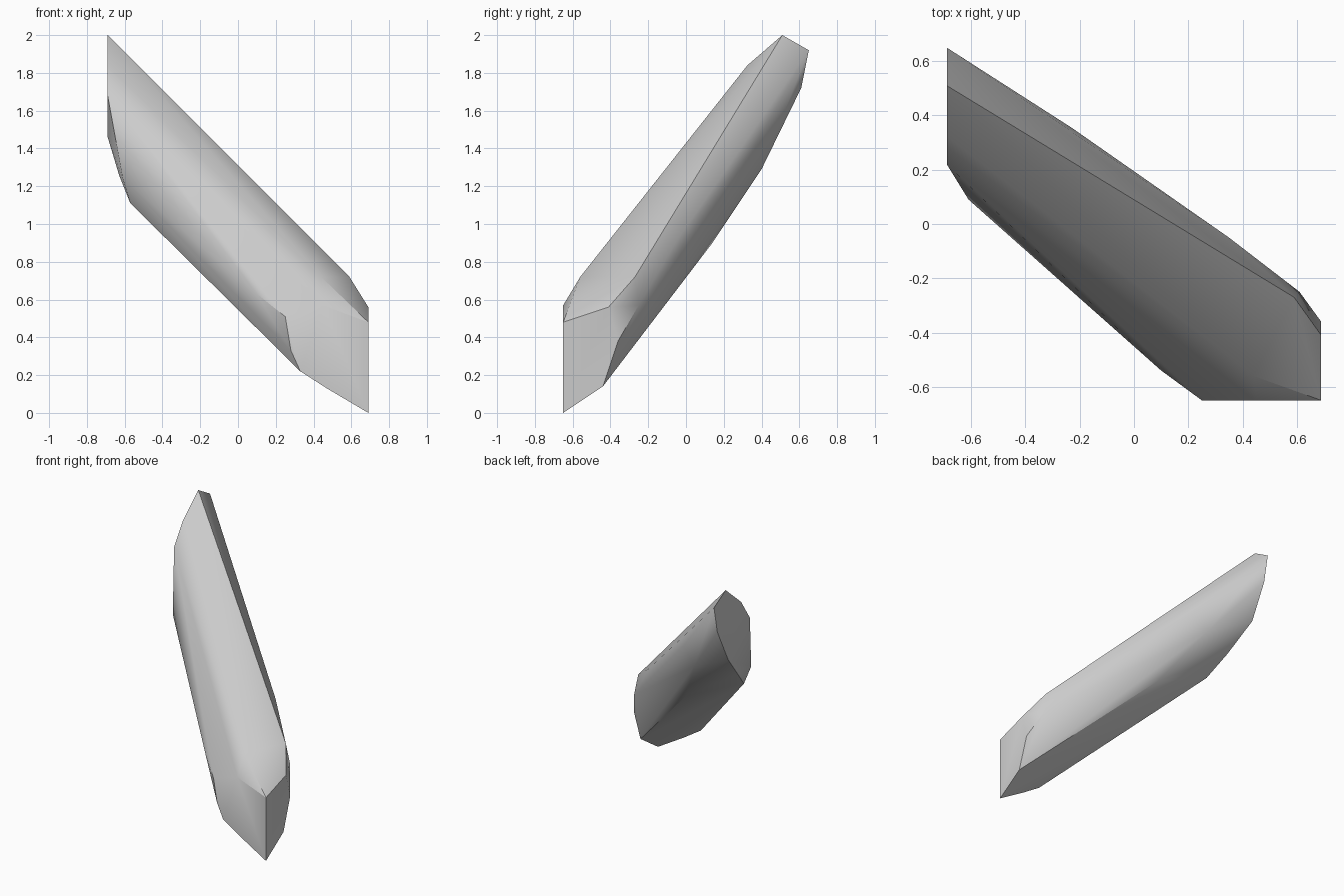
import bpy
import bmesh
import math

cube = bpy.data.objects.get("Cube")
if cube:
    bpy.data.objects.remove(cube, do_unlink=True)

# Planes that cut the slanted shard
SIDE = 0.69
FRONT = -0.65

# Upper end, cut flat on the right side: (y, z)
upper_end = [(.51, 2), (.65, 1.92), (.61, 1.72), (.48, 1.46), (.22, 1.68), (.325, 1.84)]
# Lower end, cut flat on the left side: (y, z)
lower_end = [(FRONT, 0), (-.44, .14), (-.36, .38), (-.41, .56), (FRONT, .48)]
# Lower end, cut flat on the front: (x, z)
front_cut = [(.47, .13), (.33, .22), (.28, .33), (.25, .51), (.45, .57)]
# Bevelled corners and ridges between the cuts
ridges = [
    (-.61, .09, 1.24), (-.57, .12, 1.11), (-.63, .28, 1.26),
    (.59, -.27, .72), (.61, -.25, .57), (.35, -.05, .91),
    (-.23, .355, 1.4), (-.35, .4, 1.29), (-.1, .14, .9),
    (.1, -.54, .63), (.44, -.56, .72),
]

corners = [(-SIDE, y, z) for y, z in upper_end]
corners += [(SIDE, y, z) for y, z in lower_end]
corners += [(x, FRONT, z) for x, z in front_cut]
corners += ridges


def make_material(name, value):
    material = bpy.data.materials.new(name)
    material.use_nodes = True
    color = (value, value, value, 1)
    material.diffuse_color = color
    shader = next(n for n in material.node_tree.nodes if n.type == 'BSDF_PRINCIPLED')
    shader.inputs["Base Color"].default_value = color
    return material


def make_shard(name, points, material):
    """Wrap the corners in a solid skin and merge its flat faces."""
    bm = bmesh.new()
    for point in points:
        bm.verts.new(point)
    hull = bmesh.ops.convex_hull(bm, input=bm.verts[:])
    spare = {v for key in ("geom_interior", "geom_unused") for v in hull[key]
             if isinstance(v, bmesh.types.BMVert)}
    bmesh.ops.delete(bm, geom=list(spare), context='VERTS')
    bmesh.ops.dissolve_limit(bm, angle_limit=math.radians(1),
                             verts=bm.verts[:], edges=bm.edges[:])
    bmesh.ops.recalc_face_normals(bm, faces=bm.faces[:])
    mesh = bpy.data.meshes.new(name)
    bm.to_mesh(mesh)
    bm.free()
    mesh.materials.append(material)
    shard = bpy.data.objects.new(name, mesh)
    bpy.context.collection.objects.link(shard)
    return shard


# Single stone shard, smooth along its length with sharp cut ends
shard = make_shard("stone_shard", corners, make_material("light_grey", .6))
bpy.ops.object.select_all(action='DESELECT')
shard.select_set(True)
bpy.context.view_layer.objects.active = shard
bpy.ops.object.shade_smooth_by_angle(angle=math.radians(32))
